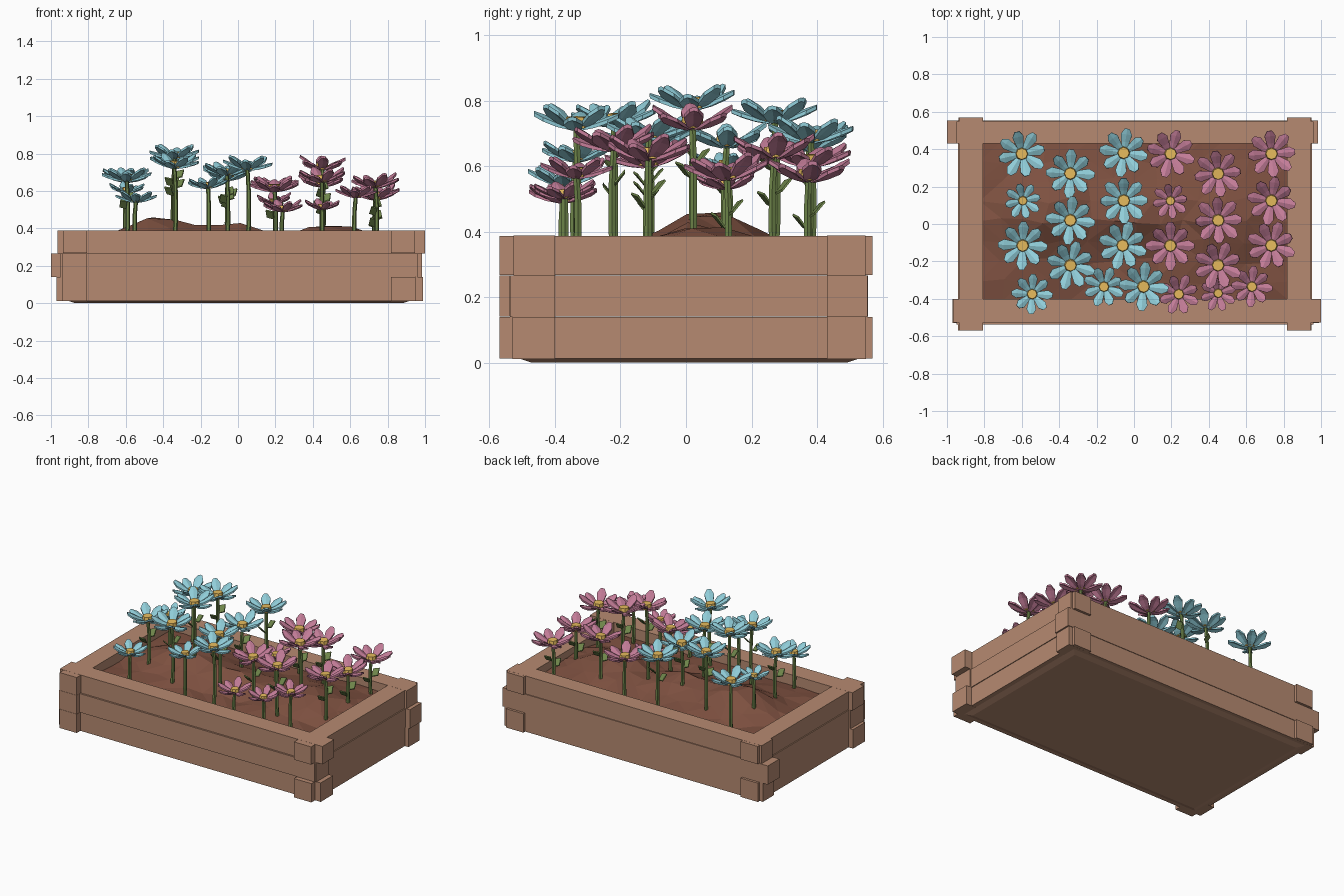
import bpy, bmesh, math, random
from mathutils import Vector, Matrix

if "Cube" in bpy.data.objects:
    bpy.data.objects.remove(bpy.data.objects["Cube"])

random.seed(4)


def material(name, rgb):
    m = bpy.data.materials.new(name)
    m.diffuse_color = (*rgb, 1)
    m.use_nodes = True
    m.node_tree.nodes["Principled BSDF"].inputs["Base Color"].default_value = m.diffuse_color
    return m


WOOD = material("wood", (0.47, 0.255, 0.165))
SOIL = material("soil", (0.21, 0.082, 0.052))
BLUE = material("blue_petal", (0.28, 0.61, 0.69))
PINK = material("pink_petal", (0.54, 0.20, 0.31))
GOLD = material("yellow_centre", (0.80, 0.50, 0.11))
GREEN = material("green_stem", (0.16, 0.24, 0.07))


def finish(bm, name, mats):
    bmesh.ops.recalc_face_normals(bm, faces=bm.faces)
    me = bpy.data.meshes.new(name)
    bm.to_mesh(me)
    bm.free()
    for m in mats:
        me.materials.append(m)
    ob = bpy.data.objects.new(name, me)
    bpy.context.collection.objects.link(ob)
    return ob


def box(name, x0, x1, y0, y1, z0, z1, mat, taper=0):
    bm = bmesh.new()
    bmesh.ops.create_cube(bm, size=1)
    for v in bm.verts:
        t = taper if v.co.z < 0 else 0
        v.co = ((x1 - t if v.co.x > 0 else x0 + t),
                (y1 - t if v.co.y > 0 else y0 + t),
                (z1 if v.co.z > 0 else z0))
    return finish(bm, name, [mat])


# Timber courses: x ends of front and back boards, y ends of left and right boards,
# and how far the outer faces are staggered
courses = [
    (0.012, 0.14, (-0.97, 0.99), (-0.96, 0.975), (-0.57, 0.57), (-0.57, 0.57), 0.004),
    (0.14, 0.267, (-0.95, 0.96), (-1.0, 0.985), (-0.57, 0.555), (-0.54, 0.555), 0.012),
    (0.267, 0.388, (-0.965, 1.0), (-0.95, 0.96), (-0.57, 0.57), (-0.57, 0.57), 0.0),
]
for i, (z0, z1, f, b, l, r, d) in enumerate(courses, 1):
    box(f"front_board_{i}", *f, -0.526 - d, -0.40, z0, z1, WOOD)
    box(f"back_board_{i}", *b, 0.43, 0.548 + d / 2, z0, z1, WOOD)
    box(f"left_board_{i}", -0.935 - d / 2, -0.808, *l, z0 + 0.0005, z1 - 0.0005, WOOD)
    box(f"right_board_{i}", 0.818, 0.946 + d / 2, *r, z0 + 0.0005, z1 - 0.0005, WOOD)

# Floor, slightly tapered underneath
box("floor", -0.93, 0.94, -0.53, 0.55, 0.0, 0.02, WOOD, 0.06)

# Soil bed with three mounds
MOUNDS = [(-0.42, 0.06, 0.145, 0.25), (0.0, 0.05, 0.10, 0.17), (0.5, 0.06, 0.105, 0.25)]


def soil_height(x, y):
    z = 0.32
    for mx, my, h, s in MOUNDS:
        z += h * math.exp(-((x - mx) ** 2 + 1.3 * (y - my) ** 2) / (s * s))
    return z


bm = bmesh.new()
bmesh.ops.create_grid(bm, x_segments=14, y_segments=8, size=1)
for v in bm.verts:
    inner = abs(v.co.x) < 0.99 and abs(v.co.y) < 0.99
    x, y = v.co.x * 0.83 + 0.005, v.co.y * 0.43 + 0.015
    if inner:
        x += random.uniform(-0.02, 0.02)
        y += random.uniform(-0.02, 0.02)
    v.co = (x, y, soil_height(x, y) + random.uniform(-0.01, 0.01))
bmesh.ops.triangulate(bm, faces=bm.faces)
finish(bm, "soil", [SOIL])


# One petal: folded along its midline, with thickness
PROFILE = [(0.015, 0.010, 0.0), (0.058, 0.022, 0.016), (0.098, 0.030, 0.036), (0.128, 0.013, 0.047)]


def add_petal(bm, mat):
    rows = []
    for dz in (0, -0.012):
        grid = []
        for u, w, z in PROFILE:
            grid.append([bm.verts.new(mat @ Vector((u, s * w, z + dz - (0.009 if s else 0) * w / 0.03)))
                         for s in (-1, 0, 1)])
        rows.append(grid)
    top, bot = rows
    for g in rows:
        for a, b in zip(g, g[1:]):
            for k in (0, 1):
                bm.faces.new((a[k], a[k + 1], b[k + 1], b[k]))
    loop = [(i, 0) for i in range(4)] + [(3, 1)] + [(i, 2) for i in (3, 2, 1, 0)] + [(0, 1)]
    for (i, j), (k, m) in zip(loop, loop[1:] + loop[:1]):
        bm.faces.new((top[i][j], top[k][m], bot[k][m], bot[i][j]))


def flower_head(name, x, y, z, s, mat):
    bm = bmesh.new()
    spin = random.uniform(0, 0.8)
    for k in range(8):
        tilt = Matrix.Rotation((0.06 if k % 2 else -0.12) + random.uniform(-0.06, 0.06), 4, 'Y')
        add_petal(bm, Matrix.Rotation(spin + k * math.tau / 8, 4, 'Z') @ tilt)
    n = len(bm.faces)
    # Yellow centre disc
    bmesh.ops.create_cone(bm, cap_ends=True, segments=8, radius1=0.036, radius2=0.030, depth=0.034,
                          matrix=Matrix.Translation((0, 0, 0.009)))
    for i, f in enumerate(bm.faces):
        f.material_index = int(i >= n)
    ob = finish(bm, name, [mat, GOLD])
    ob.matrix_world = (Matrix.Translation((x, y, z)) @ Matrix.Rotation(random.uniform(-0.06, 0.06), 4, 'Y')
                       @ Matrix.Rotation(random.uniform(-0.02, 0.08), 4, 'X') @ Matrix.Scale(s, 4))


def stem(name, x, y, z, leafy):
    bm = bmesh.new()
    z0 = 0.29
    bend = Vector((random.uniform(-0.01, 0.01), random.uniform(-0.01, 0.01), 0))
    rings = []
    for t in (0, 0.35, 0.7, 1):
        c = Vector((x, y, z0 + (z - z0) * t)) + bend * math.sin(t * math.pi)
        rings.append([bm.verts.new(c + Vector((math.cos(a), math.sin(a), 0)) * (0.013 - 0.002 * t))
                      for a in (k * math.tau / 6 for k in range(6))])
    for a, b in zip(rings, rings[1:]):
        for k in range(6):
            bm.faces.new((a[k], a[k - 1], b[k - 1], b[k]))
    bm.faces.new(rings[0])
    bm.faces.new(rings[-1])
    # Two thin diamond leaves on opposite sides
    if leafy:
        turn = random.uniform(0.3, 1.2)
        for k, drop in enumerate((0.11, 0.15)):
            m = Matrix.Translation((x, y, z - drop)) @ Matrix.Rotation(turn + k * math.pi, 4, 'Z')
            outline = [(0.006, 0, -0.012), (0.036, -0.022, -0.002), (0.058, 0, 0.034), (0.026, 0.022, 0.026)]
            lo = [bm.verts.new(m @ Vector(p)) for p in outline]
            hi = [bm.verts.new(m @ (Vector(p) + Vector((-0.003, 0, 0.006)))) for p in outline]
            bm.faces.new(lo)
            bm.faces.new(hi)
            for i in range(4):
                bm.faces.new((lo[i - 1], lo[i], hi[i], hi[i - 1]))
    finish(bm, name, [GREEN])


# Flowers: x, y, head height, size
blue = [(-0.60, 0.375, 0.66, 1), (-0.34, 0.27, 0.745, 1), (-0.055, 0.38, 0.685, 1), (-0.595, 0.125, 0.60, 0.75),
        (-0.34, 0.02, 0.785, 1), (-0.055, 0.125, 0.67, 1), (-0.595, -0.115, 0.665, 1), (-0.34, -0.22, 0.735, 1),
        (-0.06, -0.115, 0.695, 1), (-0.545, -0.375, 0.55, 0.84), (-0.16, -0.335, 0.625, 0.84), (0.05, -0.335, 0.725, 1)]
pink = [(0.195, 0.375, 0.61, 1), (0.45, 0.27, 0.635, 1), (0.735, 0.375, 0.565, 1), (0.195, 0.125, 0.54, 0.75),
        (0.45, 0.02, 0.725, 1), (0.735, 0.125, 0.57, 1), (0.195, -0.115, 0.61, 1), (0.45, -0.22, 0.66, 1),
        (0.735, -0.115, 0.63, 1), (0.24, -0.375, 0.50, 0.84), (0.45, -0.37, 0.51, 0.75), (0.63, -0.335, 0.575, 0.84)]
for colour, mat, spots in (("blue", BLUE, blue), ("pink", PINK, pink)):
    for i, (x, y, z, s) in enumerate(spots, 1):
        stem(f"{colour}_stem_{i}", x, y, z, i in (2, 3, 5, 6, 7, 8, 9))
        flower_head(f"{colour}_flower_{i}", x, y, z, s, mat)
